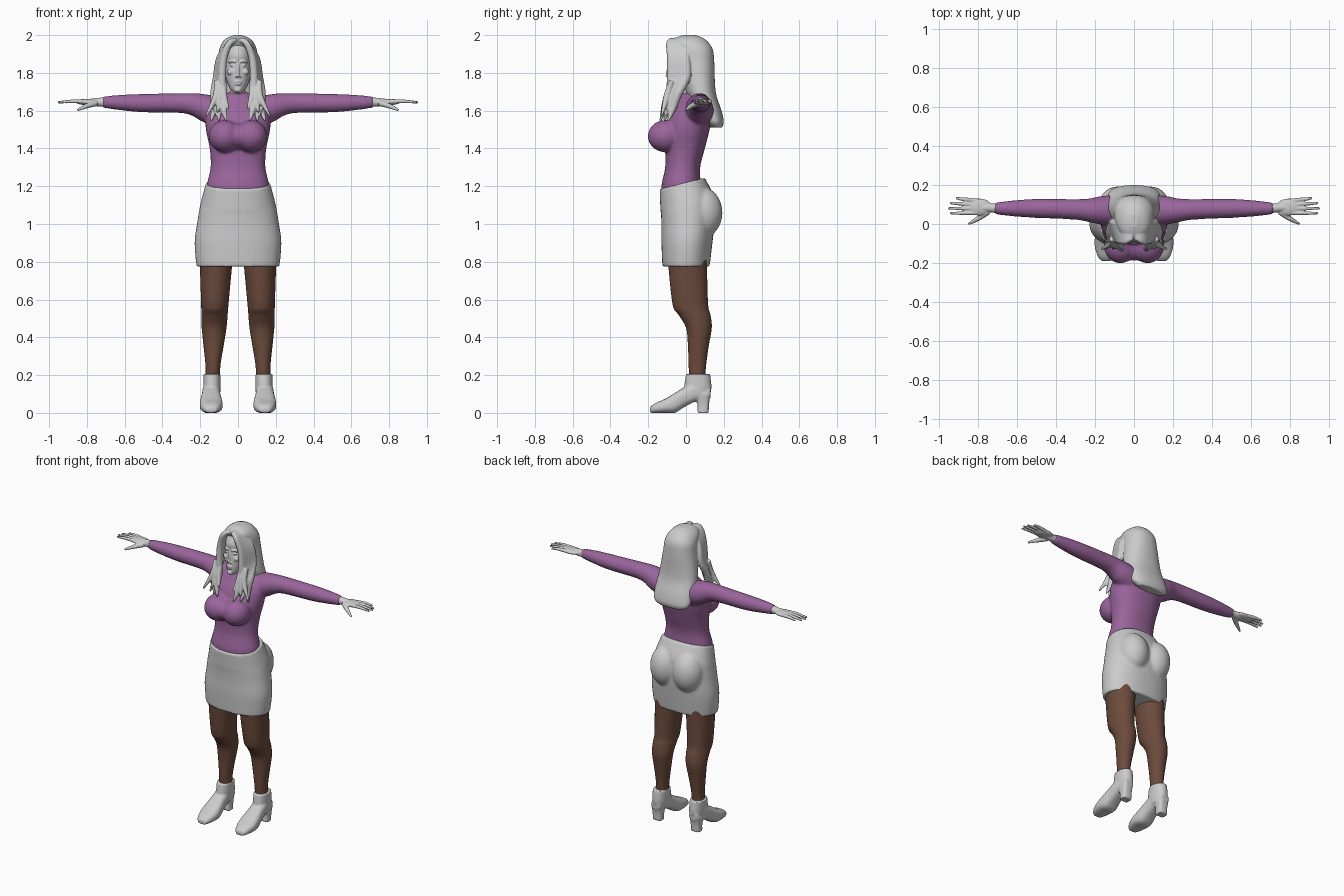
import bpy, bmesh, math
from mathutils import Vector, Matrix, Quaternion

cube = bpy.data.objects.get("Cube")
if cube:
    bpy.data.objects.remove(cube, do_unlink=True)


def material(name, red, green, blue):
    mat = bpy.data.materials.new(name)
    mat.use_nodes = True
    colour = (red, green, blue, 1)
    mat.diffuse_color = colour
    mat.node_tree.nodes["Principled BSDF"].inputs["Base Color"].default_value = colour
    return mat


grey = material("light grey", .6, .6, .6)
purple = material("purple", .32, .13, .33)
brown = material("brown", .15, .07, .045)


def refine(rows, steps=4):
    """Smoothly interpolate between key rows."""
    rows = [Vector(row) for row in rows]
    last = len(rows) - 1
    fine = []
    for i in range(last):
        before, start, end, after = (rows[min(max(j, 0), last)] for j in range(i - 1, i + 3))
        leave, arrive = (end - before) / 2, (after - start) / 2
        for step in range(steps):
            t = step / steps
            blend = t * t * (3 - 2 * t)
            fine.append(start.lerp(end, blend) + leave * t * (1 - t) ** 2 - arrive * t * t * (1 - t))
    return fine + [rows[last]]


def bridge(bm, rings):
    """Join rings of points into a capped solid."""
    rings = [[bm.verts.new(point) for point in ring] for ring in rings]
    for lower, upper in zip(rings, rings[1:]):
        for i in range(len(lower)):
            bm.faces.new((lower[i - 1], lower[i], upper[i], upper[i - 1]))
    bm.faces.new(rings[0])
    bm.faces.new(rings[-1])


def circle(count):
    angles = [math.tau * i / count for i in range(count)]
    return [(math.cos(angle), math.sin(angle)) for angle in angles]


def squared(value, power):
    return math.copysign(abs(value) ** power, value)


def loft(bm, rows, x=0, lean=0, power=.9, along_y=False, waist=None):
    """Rounded sections; row = position, half width, then low and high limits."""
    rings = []
    for t, half, low, high in refine(rows):
        ring = []
        for c, s in circle(40):
            across = x - lean * t + half * squared(c, power)
            depth = (low + high) / 2 + (high - low) / 2 * squared(s, power)
            if along_y:
                ring.append((across, t, depth))
            else:
                rise = depth / 4 if waist and t > waist else 0
                ring.append((across, depth, t + rise))
        rings.append(ring)
    bridge(bm, rings)


def tube(bm, *points):
    """Round tube through key points; each is x, y, z, radius."""
    rows = refine(points)
    centres = [Vector(row[:3]) for row in rows]
    heading, turn, rings = Vector((0, 0, 1)), Quaternion(), []
    for i, centre in enumerate(centres):
        ahead = centres[min(i + 1, len(centres) - 1)] - centres[max(i - 1, 0)]
        turn = heading.rotation_difference(ahead) @ turn
        heading = ahead
        rings.append([centre + turn @ Vector((c, s, 0)) * rows[i][3] for c, s in circle(16)])
    bridge(bm, rings)


def ball(bm, centre, size):
    place = Matrix.Translation(centre) @ Matrix.Diagonal((*size, 1))
    bmesh.ops.create_uvsphere(bm, u_segments=24, v_segments=16, radius=1, matrix=place)


def finish(name, mat, bm, voxel=.008, smooth=4):
    """Mirror the solids and fuse them into one smooth surface."""
    bmesh.ops.recalc_face_normals(bm, faces=bm.faces)
    mesh = bpy.data.meshes.new(name)
    bm.to_mesh(mesh)
    bm.free()
    mesh.materials.append(mat)
    part = bpy.data.objects.new(name, mesh)
    bpy.context.collection.objects.link(part)
    part.modifiers.new("mirror", "MIRROR").use_mirror_merge = False
    fuse = part.modifiers.new("fuse", "REMESH")
    fuse.mode, fuse.voxel_size, fuse.use_smooth_shade = "VOXEL", voxel, True
    soften = part.modifiers.new("soften", "SMOOTH")
    soften.factor, soften.iterations = .5, smooth


# Sweater: trunk, turtleneck, bust and sleeves
bm = bmesh.new()
loft(bm, [(1.12, .15, -.12, .09), (1.2, .165, -.13, .08), (1.3, .145, -.11, .075), (1.4, .15, -.11, .1),
          (1.5, .17, -.11, .125), (1.58, .17, -.09, .135), (1.64, .14, -.05, .13), (1.69, .07, -.02, .1)])
tube(bm, (0, .04, 1.58, .07), (0, .03, 1.65, .055), (0, .015, 1.7, .05))
ball(bm, (.07, -.11, 1.465), (.085, .092, .085))
ball(bm, (0, -.1, 1.465), (.09, .088, .07))
tube(bm, (.06, .07, 1.58, .08), (.16, .07, 1.61, .075), (.22, .07, 1.63, .063), (.3, .075, 1.64, .053),
     (.5, .08, 1.64, .049), (.62, .08, 1.643, .041), (.715, .08, 1.645, .03))
finish("sweater", purple, bm, smooth=6)

# Skirt with a waist rising toward the back
bm = bmesh.new()
loft(bm, [(.775, .22, -.125, .125), (.9, .23, -.13, .14), (1, .217, -.13, .15), (1.1, .2, -.135, .15),
          (1.22, .17, -.14, .1)], waist=1.1)
ball(bm, (.085, .085, 1.06), (.1, .108, .135))
finish("skirt", grey, bm, smooth=6)

# Legs
bm = bmesh.new()
loft(bm, [(.17, .04, .02, .1), (.25, .04, .013, .107), (.35, .053, .01, .12), (.45, .066, 0, .137),
          (.52, .07, -.04, .13), (.58, .073, -.073, .117), (.85, .09, -.1, .11)], x=.14, lean=.03, power=1)
finish("legs", brown, bm)

# Ankle boots: foot, shaft and block heel
bm = bmesh.new()
loft(bm, [(-.19, .025, 0, .03), (-.165, .045, 0, .05), (-.11, .06, 0, .075), (-.06, .058, 0, .105),
          (-.01, .05, .03, .135), (.05, .045, .06, .16), (.13, .03, .08, .13)], x=.142, power=.75, along_y=True)
loft(bm, [(.08, .04, 0, .12), (.13, .046, -.01, .135), (.205, .045, 0, .128)], x=.138)
loft(bm, [(0, .032, .06, .12), (.05, .033, .06, .122), (.1, .04, .04, .13)], x=.143, power=.6)
finish("boots", grey, bm, voxel=.006, smooth=3)

# Hands: wrist, palm, fanned fingers and thumb
bm = bmesh.new()
tube(bm, (.69, .08, 1.645, .026), (.74, .083, 1.645, .023), (.8, .085, 1.645, .016))
ball(bm, (.795, .087, 1.646), (.065, .044, .017))
for i in range(4):
    base, tip = .057 + .021 * i, .055 + .026 * i
    tube(bm, (.81, base, 1.647, .011), (.87, (base + tip) / 2, 1.65, .01),
         (.955 - .01 * (i - 1) ** 2, tip, 1.644, .006))
tube(bm, (.75, .063, 1.64, .016), (.8, .028, 1.625, .013), (.85, 0, 1.603, .006))
finish("hands", grey, bm, voxel=.004, smooth=2)

# Head and neck
bm = bmesh.new()
loft(bm, [(1.693, .02, -.085, -.02), (1.71, .038, -.093, .03), (1.75, .057, -.094, .06), (1.8, .067, -.092, .08),
          (1.85, .071, -.086, .1), (1.9, .07, -.089, .1), (1.96, .05, -.06, .07)], power=1)
tube(bm, (0, .02, 1.66, .043), (0, .02, 1.76, .043))
# Nose, nostrils, lips and chin
tube(bm, (0, -.083, 1.85, .007), (0, -.093, 1.82, .008), (0, -.1, 1.78, .009))
ball(bm, (.01, -.094, 1.78), (.007, .008, .006))
ball(bm, (0, -.094, 1.751), (.02, .009, .005))
ball(bm, (0, -.093, 1.74), (.018, .01, .006))
ball(bm, (0, -.09, 1.71), (.018, .012, .013))
# Brows, cheeks and eyes
tube(bm, (.01, -.086, 1.858, .006), (.03, -.083, 1.863, .007), (.05, -.067, 1.855, .005))
ball(bm, (.038, -.07, 1.805), (.02, .018, .018))
ball(bm, (.029, -.077, 1.838), (.013, .009, .006))
finish("head", grey, bm, voxel=.0035, smooth=2)

# Hair: back mass
bm = bmesh.new()
loft(bm, [(1.51, .1, .13, .19), (1.54, .13, .1, .2), (1.6, .135, .06, .188), (1.7, .13, 0, .157),
          (1.85, .108, -.03, .15), (1.92, .1, -.05, .143), (1.96, .084, -.075, .12),
          (1.985, .058, -.055, .09), (2, .02, -.015, .05)])
# Long layered locks falling from a centre parting
for k in range(7):
    sweep = .014 * k
    layer = .03 * (k % 3)
    tube(bm, (.008, sweep - .07, 1.976, .012), (.045, sweep - .088, 1.957, .017),
         (.075 + sweep / 4, sweep - .082, 1.88, .019), (.084 + sweep / 3, sweep - .08, 1.78, .021),
         (.082 + sweep / 2, sweep / 2 - .085, 1.69, .023),
         (.08 + sweep / 2, sweep / 2 - .11, 1.62 + layer / 2, .021),
         (.06 + sweep, sweep / 2 - .137, 1.545 + layer, .005))
# Inner curls resting on the chest
for k in range(3):
    start = .075 + .02 * k
    tube(bm, (start, -.075, 1.76, .014), (start, -.1, 1.68, .018), (.05 + .06 * k, -.13, 1.61 - .02 * k, .005))
finish("hair", grey, bm, voxel=.005, smooth=2)
